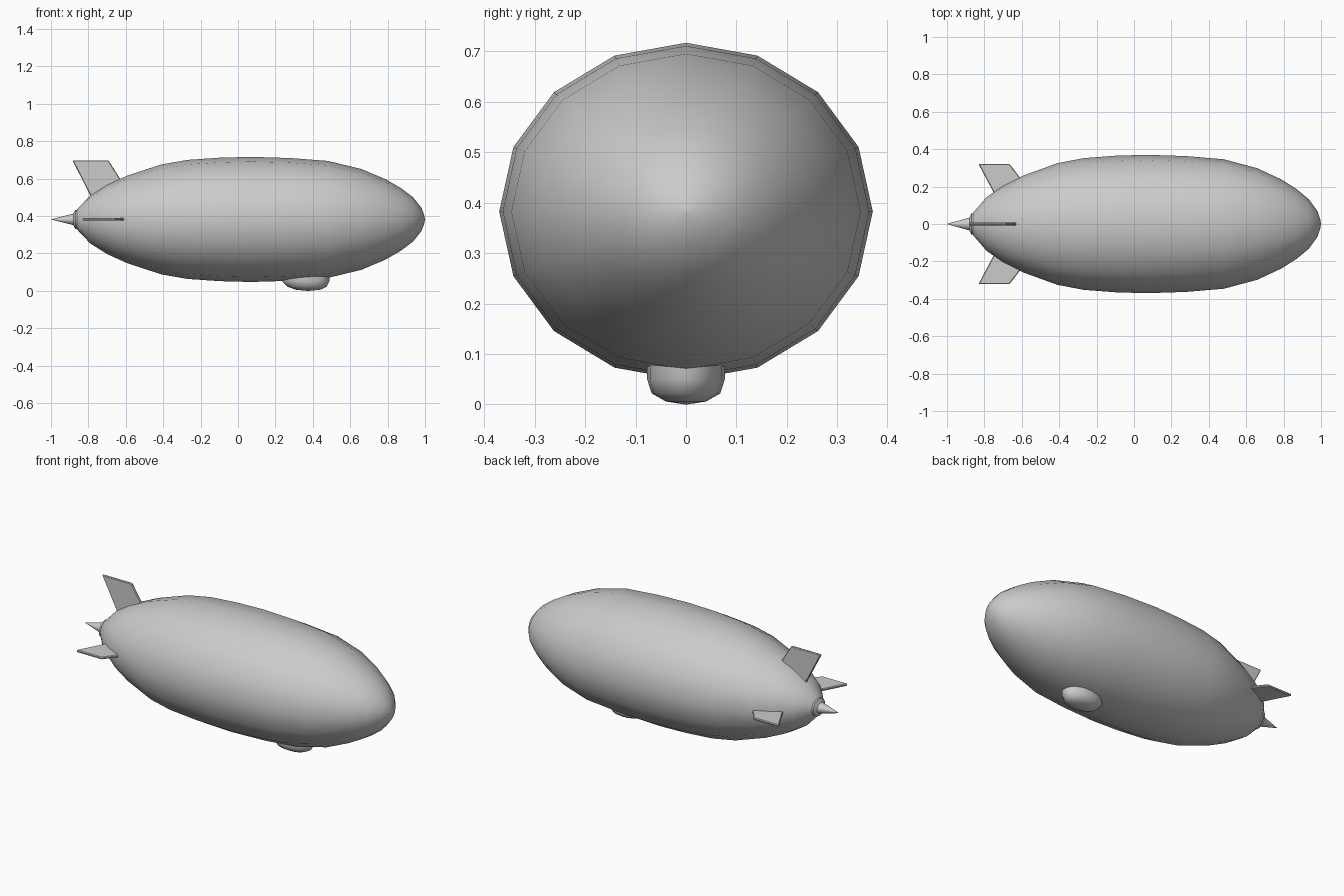
import bpy, bmesh, math
from mathutils import Matrix

if "Cube" in bpy.data.objects:
    bpy.data.objects.remove(bpy.data.objects["Cube"])

CZ = 0.382  # height of the hull axis


def finish(name, bm, angle=35):
    bmesh.ops.recalc_face_normals(bm, faces=bm.faces)
    me = bpy.data.meshes.new(name)
    bm.to_mesh(me)
    bm.free()
    ob = bpy.data.objects.new(name, me)
    bpy.context.collection.objects.link(ob)
    bpy.ops.object.select_all(action='DESELECT')
    ob.select_set(True)
    bpy.context.view_layer.objects.active = ob
    bpy.ops.object.shade_smooth_by_angle(angle=math.radians(angle))
    return ob


def loft(bm, rings):
    """Bridge equal-sized rings of points, closing both ends."""
    loops = [[bm.verts.new(p) for p in r] for r in rings]
    n = len(loops[0])
    for a, b in zip(loops, loops[1:]):
        for i in range(n):
            j = (i + 1) % n
            bm.faces.new((a[i], a[j], b[j], b[i]))
    bm.faces.new(loops[0])
    bm.faces.new(loops[-1])


def revolve(name, profile, sides=16, squash=0.904):
    bm = bmesh.new()
    rings = []
    for x, r in profile:
        r = max(r, 0.0005)
        rings.append([(x, r * math.cos(2 * math.pi * i / sides),
                       CZ + squash * r * math.sin(2 * math.pi * i / sides))
                      for i in range(sides)])
    loft(bm, rings)
    return finish(name, bm)


# Envelope, slightly flattened in height
revolve("envelope", [
    (-0.87, 0.0), (-0.868, 0.045), (-0.855, 0.066), (-0.79, 0.142),
    (-0.70, 0.205), (-0.59, 0.26), (-0.41, 0.325), (-0.27, 0.352),
    (-0.10, 0.365), (0.07, 0.37), (0.28, 0.363), (0.48, 0.346),
    (0.66, 0.298), (0.79, 0.237), (0.87, 0.186), (0.935, 0.132),
    (0.98, 0.07), (0.995, 0.028), (1.0, 0.0)])

# Tail cone with a small collar
revolve("tail_cone", [(-1.0, 0.0), (-0.88, 0.034), (-0.87, 0.056), (-0.85, 0.056)])


# Fins: outline in (x, distance from axis), turned around the hull axis
def fin(name, outline, turn, thick=0.014):
    bm = bmesh.new()
    loft(bm, [[(x, s * thick / 2, h) for x, h in outline] for s in (-1, 1)])
    bmesh.ops.bevel(bm, geom=bm.edges[:], offset=0.004, segments=1,
                    affect='EDGES', profile=0.5)
    bm.transform(Matrix.Translation((0, 0, CZ)) @ Matrix.Rotation(turn, 4, 'X'))
    finish(name, bm, 20)


fin("top_fin", [(-0.885, 0.315), (-0.692, 0.315), (-0.60, 0.17), (-0.77, 0.09)], 0)
side = [(-0.832, 0.322), (-0.666, 0.322), (-0.58, 0.21), (-0.725, 0.12)]
for name, s in (("left_fin", 1), ("right_fin", -1)):
    fin(name, side, s * math.pi / 2)

# Gondola under the nose half: blunt front, longer sloping back
bm = bmesh.new()
rings = []
for z, x0, x1, w in ((0.082, 0.235, 0.49, 0.077), (0.05, 0.237, 0.488, 0.077),
                     (0.022, 0.265, 0.474, 0.068), (0.006, 0.31, 0.44, 0.04),
                     (0.0, 0.37, 0.38, 0.002)):
    cx, rx = (x0 + x1) / 2, (x1 - x0) / 2
    rings.append([(cx + rx * math.cos(2 * math.pi * i / 16),
                   w * math.sin(2 * math.pi * i / 16), z) for i in range(16)])
loft(bm, rings)
finish("gondola", bm, 50)
